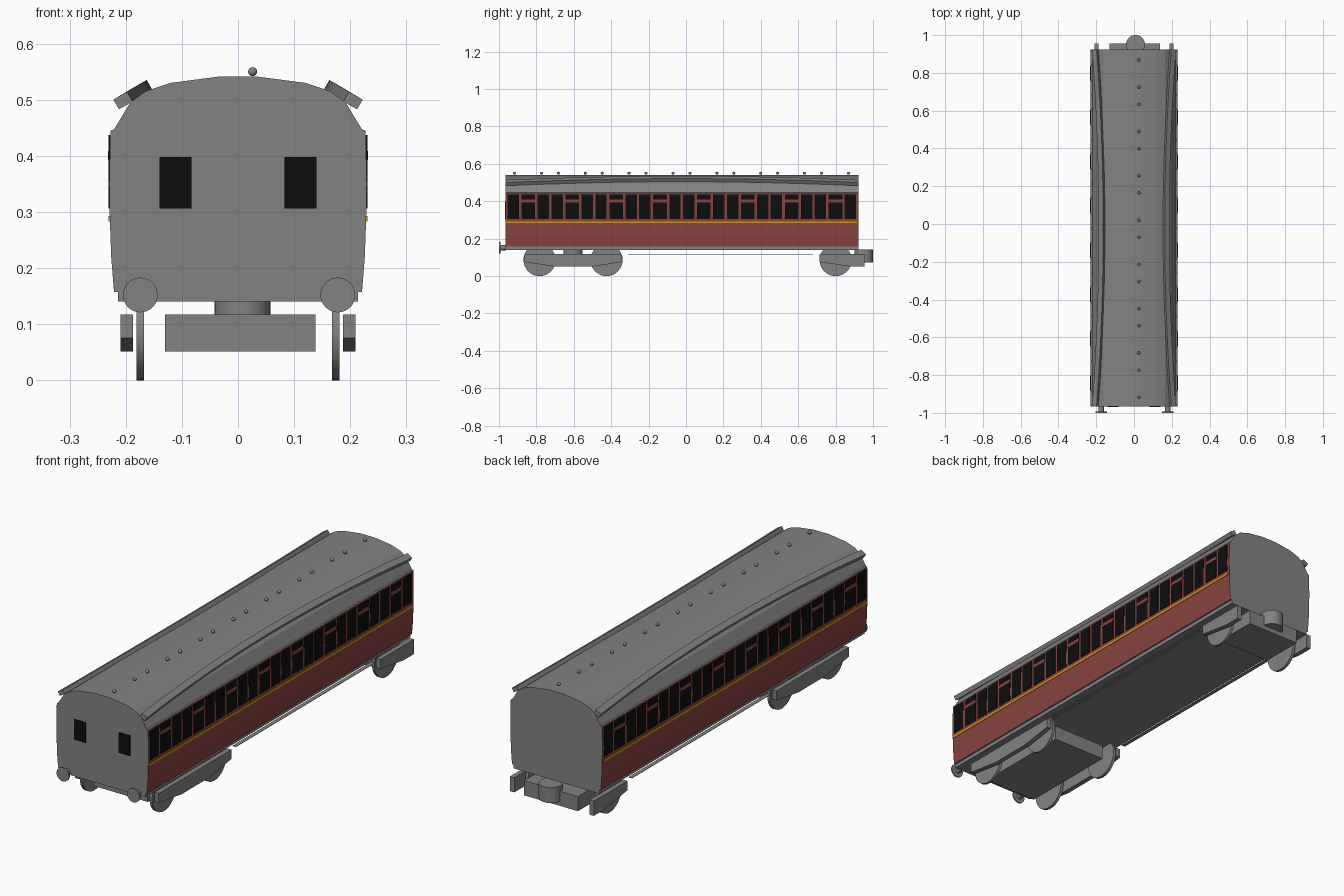
import bpy, bmesh, math
from mathutils import Matrix, Vector

if "Cube" in bpy.data.objects:
    bpy.data.objects.remove(bpy.data.objects["Cube"])


def mat(name, r, g, b):
    m = bpy.data.materials.new(name)
    m.diffuse_color = (r, g, b, 1)
    m.use_nodes = True
    m.node_tree.nodes["Principled BSDF"].inputs["Base Color"].default_value = m.diffuse_color
    return m


GREY = mat("grey paint", .225, .225, .225)
RED = mat("maroon paint", .25, .056, .05)
YELLOW = mat("yellow line", .6, .32, .01)
BLACK = mat("dark glass", .004, .004, .004)


def finish(name, bm, *mats, smooth=False):
    bmesh.ops.recalc_face_normals(bm, faces=bm.faces)
    me = bpy.data.meshes.new(name)
    bm.to_mesh(me)
    bm.free()
    ob = bpy.data.objects.new(name, me)
    bpy.context.collection.objects.link(ob)
    for m in mats:
        me.materials.append(m)
    if smooth:
        bpy.ops.object.select_all(action='DESELECT')
        bpy.context.view_layer.objects.active = ob
        ob.select_set(True)
        bpy.ops.object.shade_smooth_by_angle(angle=math.radians(35))
    return ob


def add_box(bm, x0, x1, y0, y1, z0, z1):
    m = Matrix.Translation(((x0 + x1) / 2, (y0 + y1) / 2, (z0 + z1) / 2))
    bmesh.ops.create_cube(bm, size=1, matrix=m @ Matrix.Diagonal((abs(x1 - x0), y1 - y0, z1 - z0, 1)))


def add_cyl(bm, axis, centre, r, length, n=32):
    rot = {'X': Matrix.Rotation(math.pi / 2, 4, 'Y'),
           'Y': Matrix.Rotation(math.pi / 2, 4, 'X'), 'Z': Matrix.Identity(4)}[axis]
    bmesh.ops.create_cone(bm, cap_ends=True, segments=n, radius1=r, radius2=r, depth=length,
                          matrix=Matrix.Translation(centre) @ rot)


def loft(bm, rings):
    vs = [[bm.verts.new(p) for p in ring] for ring in rings]
    n = len(vs[0])
    for a, b in zip(vs, vs[1:]):
        for i in range(n):
            bm.faces.new((a[i], a[(i + 1) % n], b[(i + 1) % n], b[i]))
    bm.faces.new(vs[0])
    bm.faces.new(vs[-1])


Y0, Y1 = -.965, .923

# carriage body: grey roof and ends, maroon sides
half = [(.221, .157), (.226, .22), (.2285, .29), (.2295, .35), (.2275, .445),
        (.221, .447), (.192, .495), (.165, .515), (.12, .53), (.036, .541)]
prof = half + [(-x, z) for x, z in reversed(half)]
bm = bmesh.new()
loft(bm, [[(x, y, z) for x, z in prof] for y in (Y0, Y1)])
body = finish("carriage_body", bm, GREY, RED)
for p in body.data.polygons:
    if abs(p.normal.x) > .9 and p.center.z < .445:
        p.material_index = 1

# underframe
bm = bmesh.new()
add_box(bm, -.214, .214, Y0, Y1, .14, .158)
finish("underframe", bm, GREY)

# side windows, door crossbars and lining
glass, bars, line = bmesh.new(), bmesh.new(), bmesh.new()
BAY = .2345
for s in (1, -1):
    for k in range(8):
        y = -.961 + BAY * k
        for a, b in ((.007, .068), (.082, .155), (.168, .229)):
            add_box(glass, s * .2255, s * .231, y + a, y + b, .306, .437)
        add_box(bars, s * .2265, s * .232, y + .08, y + .157, .393, .409)
    add_box(line, s * .2255, s * .2305, Y0 + .003, Y1 - .01, .283, .293)
finish("side_windows", glass, BLACK)
finish("door_window_crossbars", bars, RED)
finish("waist_line", line, YELLOW)

# windows in the front end
bm = bmesh.new()
for s in (1, -1):
    add_box(bm, s * .083, s * .14, Y0 - .003, Y0 + .002, .306, .398)
finish("end_windows", bm, BLACK)

# arched rain strips on the roof shoulders
bm = bmesh.new()
along, out = Vector((.866, -.5)), Vector((.5, .866))
N = 16
for s in (1, -1):
    rings = []
    for i in range(N + 1):
        t = 2 * i / N - 1
        c = Vector((.170 + .035 * t * t, .5195 - .021 * t * t))
        sec = [c + along * a * .014 + out * b * .010
               for a, b in ((-1, -1), (1, -1), (1, 1), (-1, 1))]
        y = Y0 + (Y1 - Y0) * i / N
        rings.append([(s * p.x, y, p.y) for p in sec])
    loft(bm, rings)
finish("rain_strips", bm, GREY)

# roof ventilators
bm = bmesh.new()
for k in range(8):
    for y in (-.917, -.773):
        bmesh.ops.create_uvsphere(bm, u_segments=12, v_segments=8, radius=.008,
                                  matrix=Matrix.Translation((.026, y + .2345 * k, .550)))
finish("roof_vents", bm, GREY, smooth=True)

# buffers on the front end
bm = bmesh.new()
for s in (1, -1):
    add_cyl(bm, 'Y', (s * .176 + .002, -.978, .152), .014, .03, 16)
    add_cyl(bm, 'Y', (s * .176 + .002, -.996, .152), .031, .007, 32)
finish("buffers", bm, GREY, smooth=True)


def bogie(name, frame, wheels, block, pivot_y, pivot_z):
    # side frames
    bm = bmesh.new()
    for s in (1, -1):
        loft(bm, [[(s * x, y, z) for y, z in frame] for x in (.187, .209)])
    finish(name + "_side_frames", bm, GREY)
    # wheels
    bm = bmesh.new()
    for s in (1, -1):
        for y in wheels:
            add_cyl(bm, 'X', (s * .174, y, .086), .086, .013)
    finish(name + "_wheels", bm, GREY, smooth=True)
    # centre block
    bm = bmesh.new()
    add_box(bm, -.13, .138, block[0], block[1], .051, .117)
    finish(name + "_block", bm, GREY)
    # pivot
    bm = bmesh.new()
    add_cyl(bm, 'Z', (.008, pivot_y, (pivot_z + .141) / 2), .05, .141 - pivot_z)
    finish(name + "_pivot", bm, GREY, smooth=True)


bogie("front_bogie", [(-.863, .117), (-.345, .117), (-.345, .075), (-.5, .051), (-.7, .051), (-.863, .075)],
      (-.783, -.425), (-.84, -.37), -.604, .1)
bogie("rear_bogie", [(.715, .117), (.955, .117), (.955, .051), (.88, .051), (.715, .075)],
      (.8,), (.755, .955), .95, .072)

# thin tie strips between the bogies
bm = bmesh.new()
for s in (1, -1):
    add_box(bm, s * .189, s * .207, -.31, .68, .114, .1155)
finish("tie_strips", bm, GREY)
